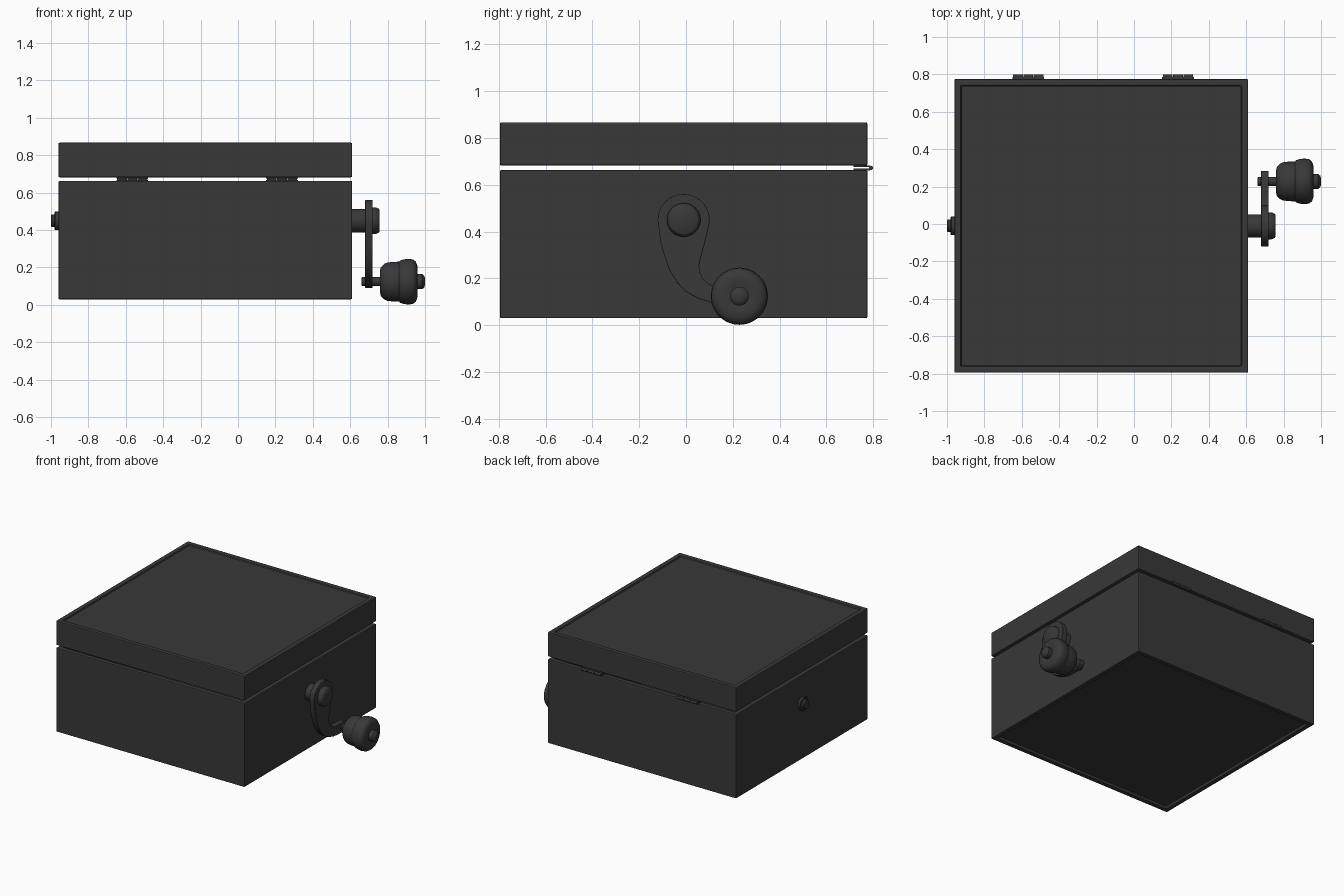
import bpy, bmesh, math
from mathutils import Vector

if "Cube" in bpy.data.objects:
    bpy.data.objects.remove(bpy.data.objects["Cube"])

dark = bpy.data.materials.new("dark_grey")
dark.diffuse_color = (0.04, 0.04, 0.04, 1)
dark.use_nodes = True
dark.node_tree.nodes["Principled BSDF"].inputs["Base Color"].default_value = dark.diffuse_color


def finish(name, bm, bevel=0.0, smooth=True):
    bmesh.ops.recalc_face_normals(bm, faces=bm.faces)
    me = bpy.data.meshes.new(name)
    bm.to_mesh(me)
    bm.free()
    ob = bpy.data.objects.new(name, me)
    bpy.context.collection.objects.link(ob)
    me.materials.append(dark)
    bpy.ops.object.select_all(action='DESELECT')
    ob.select_set(True)
    bpy.context.view_layer.objects.active = ob
    if smooth:
        bpy.ops.object.shade_smooth_by_angle(angle=math.radians(35))
    if bevel:
        m = ob.modifiers.new("bevel", 'BEVEL')
        m.width, m.segments = bevel, 2
        m.limit_method = 'ANGLE'
    return ob


def block(bm, lo, hi):
    lo, hi = Vector(lo), Vector(hi)
    vs = bmesh.ops.create_cube(bm, size=1)['verts']
    for v in vs:
        v.co = (lo + hi) / 2 + v.co * (hi - lo)


def tray(name, z0, z1, cavity_up, wall, recess, floor):
    """Square shell: open on one side, shallow recessed panel on the other."""
    bm = bmesh.new()
    block(bm, (-0.96, -0.795, z0), (0.61, 0.775, z1))
    bm.normal_update()
    up = 1 if cavity_up else -1
    for sign, depth in ((up, z1 - z0 - floor), (-up, recess)):
        f = next(f for f in bm.faces if f.normal.z * sign > 0.9
                 and f.calc_area() > 2.4)
        bmesh.ops.inset_region(bm, faces=[f], thickness=wall)
        r = bmesh.ops.inset_region(bm, faces=[f], thickness=0.0005)
        for v in f.verts:
            v.co.z -= sign * depth
        bm.normal_update()
    return finish(name, bm, bevel=0.006, smooth=False)


def lathe_x(name, profile, y, z, sides=40):
    """Turn (x, radius) points round an axis parallel to x."""
    bm = bmesh.new()
    vs = [bm.verts.new((x, y + r, z)) for x, r in profile]
    es = [bm.edges.new(p) for p in zip(vs, vs[1:])]
    bmesh.ops.spin(bm, geom=vs + es, cent=(0, y, z), axis=(1, 0, 0),
                   angle=2 * math.pi, steps=sides)
    bmesh.ops.remove_doubles(bm, verts=bm.verts, dist=1e-4)
    return finish(name, bm)


# box and lid
tray("box_body", 0.03, 0.663, True, 0.05, 0.02, 0.05)
tray("box_lid", 0.682, 0.867, False, 0.05, 0.012, 0.045)

# hinges across the rear gap: two leaves and a knuckled barrel each
for i, x in enumerate((-0.565, 0.235)):
    bm = bmesh.new()
    for z0, z1 in ((0.662, 0.669), (0.676, 0.683)):
        block(bm, (x - 0.085, 0.715, z0), (x + 0.085, 0.787, z1))
    finish(f"hinge_leaves_{i}", bm)
    for k in (-1, 0, 1):
        c, h = x + k * 0.055, 0.026
        lathe_x(f"hinge_knuckle_{i}_{k + 1}",
                [(c - h, 0), (c - h, 0.009), (c + h, 0.009), (c + h, 0)],
                0.790, 0.6725, 16)

# axle with left bearing cap
AY, AZ = -0.01, 0.45
lathe_x("axle_cap", [(-0.955, 0.05), (-0.976, 0.05), (-0.981, 0.045),
                     (-0.981, 0.034), (-0.995, 0.034), (-1.0, 0.028),
                     (-1.0, 0)], AY, AZ)
lathe_x("axle", [(-0.97, 0), (-0.97, 0.03), (0.7, 0.03), (0.7, 0)], AY, AZ)

# crank collar and nut
lathe_x("crank_collar", [(0.6, 0), (0.6, 0.062), (0.69, 0.062), (0.69, 0)], AY, AZ)
lathe_x("crank_nut", [(0.71, 0), (0.71, 0.072), (0.735, 0.072), (0.753, 0.064),
                      (0.757, 0.058), (0.757, 0)], AY, AZ)

# curved crank arm: round head, then a tapering bend to the handle end
outline = [(AY + 0.111 * math.cos(a), AZ + 0.111 * math.sin(a))
           for a in (math.pi * i / 24 for i in range(-1, 26))]
outline += [(-0.108, 0.35), (-0.094, 0.30), (-0.072, 0.237), (-0.04, 0.184),
            (0.0, 0.143), (0.05, 0.115), (0.11, 0.096), (0.17, 0.09),
            (0.23, 0.09), (0.262, 0.097), (0.281, 0.112), (0.285, 0.13),
            (0.277, 0.147), (0.255, 0.16), (0.22, 0.165), (0.17, 0.165),
            (0.128, 0.165), (0.095, 0.178), (0.073, 0.197), (0.06, 0.225),
            (0.056, 0.26), (0.066, 0.30), (0.083, 0.36)]
bm = bmesh.new()
f = bm.faces.new([bm.verts.new((0.68, y, z)) for y, z in outline])
ext = bmesh.ops.extrude_face_region(bm, geom=[f])
bmesh.ops.translate(bm, vec=(0.04, 0, 0),
                    verts=[v for v in ext['geom'] if isinstance(v, bmesh.types.BMVert)])
finish("crank_arm", bm, bevel=0.003)

# handle pin, turned knob and end cap
KY, KZ = 0.228, 0.124
lathe_x("handle_pin", [(0.66, 0), (0.66, 0.02), (0.664, 0.024), (0.8, 0.024),
                       (0.8, 0)], KY, KZ)
lathe_x("handle_knob", [(0.76, 0), (0.76, 0.062), (0.764, 0.078), (0.78, 0.094),
                        (0.797, 0.102), (0.83, 0.106), (0.862, 0.107),
                        (0.867, 0.113), (0.885, 0.119), (0.91, 0.122),
                        (0.935, 0.119), (0.95, 0.108), (0.958, 0.09),
                        (0.96, 0.065), (0.956, 0.045), (0.95, 0)], KY, KZ, 48)
lathe_x("handle_cap", [(0.945, 0), (0.945, 0.04), (0.985, 0.04), (0.996, 0.03),
                       (1.0, 0.016), (1.0, 0)], KY, KZ)
